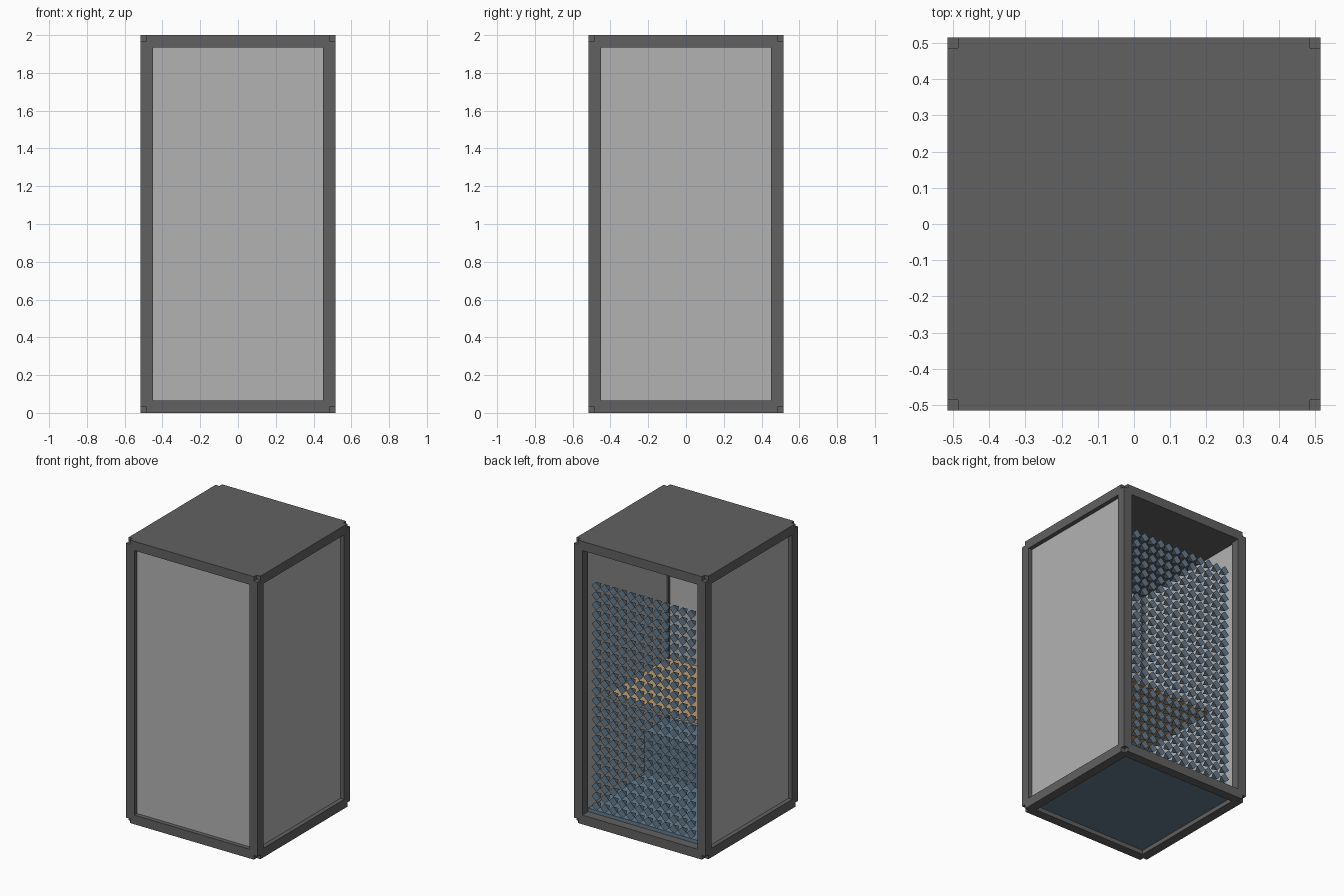
import bpy, bmesh
from mathutils import Matrix

if "Cube" in bpy.data.objects:
    bpy.data.objects.remove(bpy.data.objects["Cube"])

def material(name, rgb):
    m = bpy.data.materials.new(name)
    m.diffuse_color = (*rgb, 1)
    m.use_nodes = True
    m.node_tree.nodes["Principled BSDF"].inputs["Base Color"].default_value = m.diffuse_color
    return m

DARK = material("dark_grey", (0.12, 0.12, 0.12))
PALE = material("pale_grey", (0.45, 0.45, 0.45))
BLUE = material("slate_blue", (0.13, 0.2, 0.27))
TAN = material("tan_wood", (0.5, 0.33, 0.16))

def build(name, bm, mat):
    me = bpy.data.meshes.new(name)
    bm.to_mesh(me)
    bm.free()
    me.materials.append(mat)
    ob = bpy.data.objects.new(name, me)
    bpy.context.collection.objects.link(ob)
    return ob

def box(name, x, y, z, mat):
    bm = bmesh.new()
    bmesh.ops.create_cube(bm, size=1)
    for v in bm.verts:
        v.co = [(a + b) / 2 + c * (b - a) for (a, b), c in zip((x, y, z), v.co)]
    return build(name, bm, mat)

O, I, N, H = 0.515, 0.45, 0.03, 2.0   # outer, inner, corner notch, height
T = O - I

def side(s):
    return (I, O) if s > 0 else (-O, -I)

# frame: beams stop short so each corner keeps a small cube-shaped notch
for sx in (-1, 1):
    for sy in (-1, 1):
        box("corner_post", side(sx), side(sy), (N, H - N), DARK)
for s in (-1, 1):
    for z in ((0, T), (H - T, H)):
        box("cross_beam", (-O + N, O - N), side(s), z, DARK)
        box("side_beam", side(s), (-O + N, O - N), z, DARK)

# roof and floor
box("roof", (-I, I), (-I, I), (H - T, H), DARK)
box("floor", (-I, I), (-I, I), (0.03, 0.09), BLUE)

# wall panels (the back stays open)
box("front_panel", (-I, I), (-0.485, -0.465), (T, H - T), PALE)
for s in (-1, 1):
    box("side_panel", sorted((s * 0.465, s * 0.485)), (-I, I), (T, H - T), PALE)

# desk and bench seen through the gaps in the foam
box("desk", (-0.465, 0.465), (-0.465, 0.2), (0.77, 0.8), TAN)
box("bench", (-0.465, 0.465), (-0.465, -0.2), (0.09, 0.38), BLUE)

# foam wall: a grid of four-sided pyramids pointing inwards
bm = bmesh.new()
STEP, COLS, ROWS, DEPTH = 0.0675, 12, 24, 0.06
for i in range(COLS):
    for j in range(ROWS):
        x = (i - (COLS - 1) / 2) * STEP
        z = 0.91 + (j - (ROWS - 1) / 2) * STEP
        m = Matrix.Translation((x, 0.475 - DEPTH / 2, z)) @ Matrix.Rotation(1.5707963, 4, 'X')
        bmesh.ops.create_cone(bm, cap_ends=True, segments=4, radius1=STEP / 2,
                              radius2=0, depth=DEPTH, matrix=m)
build("foam_pyramids", bm, BLUE)
